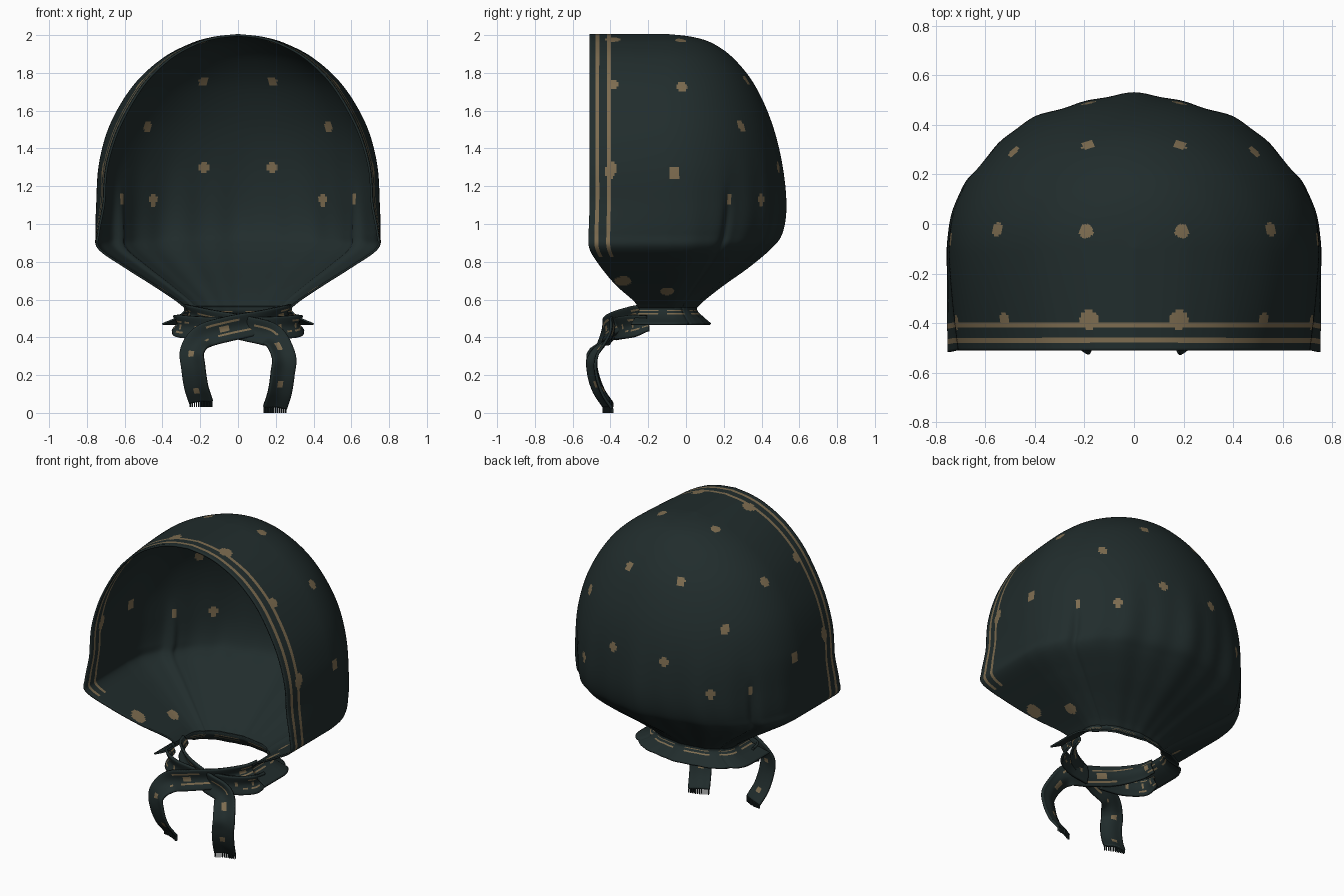
import bpy, bmesh, math
from mathutils import Vector

if "Cube" in bpy.data.objects:
    bpy.data.objects.remove(bpy.data.objects["Cube"])

def material(name, rgb):
    m = bpy.data.materials.new(name)
    m.diffuse_color = (*rgb, 1)
    m.use_nodes = True
    m.node_tree.nodes["Principled BSDF"].inputs["Base Color"].default_value = m.diffuse_color
    return m

DARK = material("dark teal cloth", (0.0150, 0.0255, 0.0255))
TAN = material("tan print", (0.205, 0.15, 0.08))

def spline(points, n):
    """Resample a list of tuples with Catmull-Rom into n + 1 rows."""
    p = [Vector(q) for q in points]
    p = [2 * p[0] - p[1]] + p + [2 * p[-1] - p[-2]]
    out = []
    for i in range(n + 1):
        f = i / n * (len(points) - 1)
        k = min(int(f), len(points) - 2)
        t = f - k
        a, b, c, d = p[k:k + 4]
        out.append(0.5 * (2 * b + (c - a) * t + (2 * a - 5 * b + 4 * c - d) * t * t
                          + (3 * b - a - 3 * c + d) * t ** 3))
    return out

def sheet(name, rows, paint, thickness, extra=None):
    """Grid of points -> solid cloth; paint(i, j, centre) says if a face is tan."""
    bm = bmesh.new()
    grid = [[bm.verts.new(p) for p in row] for row in rows]
    for i in range(len(rows) - 1):
        for j in range(len(rows[0]) - 1):
            f = bm.faces.new((grid[i][j], grid[i + 1][j], grid[i + 1][j + 1], grid[i][j + 1]))
            f.smooth = True
            f.material_index = int(paint(i, j, f.calc_center_median()))
    bmesh.ops.remove_doubles(bm, verts=bm.verts, dist=0.0005)
    if extra:
        extra(bm)
    bmesh.ops.recalc_face_normals(bm, faces=bm.faces)
    me = bpy.data.meshes.new(name)
    bm.to_mesh(me)
    bm.free()
    me.materials.append(DARK)
    me.materials.append(TAN)
    ob = bpy.data.objects.new(name, me)
    bpy.context.collection.objects.link(ob)
    s = ob.modifiers.new("cloth thickness", 'SOLIDIFY')
    s.thickness, s.offset = thickness, 0
    return ob

# U-shaped horizontal section: straight sides from the front edge, then a half ellipse
MID, SIDE, ARC = -0.1, 40, 150

def smooth(v):
    v = max(0, min(1, v))
    return v * v * (3 - 2 * v)

def section(w, b, f, z):
    row = []
    taper = 0.05 * smooth((z - 0.85) / 0.3) + 0.035 * smooth((z - 1.2) / 0.5)
    for j in range(SIDE):
        s = 1 - j / SIDE
        row.append(Vector((w * (1 - taper * s ** 1.5), MID + (f - MID) * s, z)))
    for j in range(ARC + 1):
        t = math.pi * j / ARC
        u = t - math.pi / 2
        pleat = 0.016 * math.cos(10 * u) + 0.008 * math.cos(23 * u)
        tuck = 0.06 * math.exp(-((abs(u) - 1.02) / 0.04) ** 2)
        k = 1 + math.sin(t) * (pleat * smooth((1.5 - z) / 0.6) - tuck * smooth((1.25 - z) / 0.3))
        row.append(Vector((w * k * math.cos(t), MID + (b - MID) * k * math.sin(t), z)))
    row += [Vector((-p.x, p.y, p.z)) for p in reversed(row[:SIDE])]
    return row

def edge_stripe(j):
    e = min(j, 2 * SIDE + ARC - 1 - j)
    return e in (3, 4) or e in (9, 10)

# Hood: half width, back y, front y, height
hood_profile = [(0, -0.10, -0.51, 2.0), (0.13, 0.03, -0.51, 1.985), (0.25, 0.14, -0.51, 1.95),
                (0.40, 0.25, -0.51, 1.87), (0.55, 0.36, -0.51, 1.73), (0.67, 0.45, -0.51, 1.53),
                (0.73, 0.50, -0.51, 1.32), (0.745, 0.515, -0.51, 1.10), (0.748, 0.49, -0.515, 0.95),
                (0.735, 0.43, -0.51, 0.87), (0.60, 0.32, -0.45, 0.775), (0.45, 0.19, -0.37, 0.68),
                (0.33, 0.09, -0.28, 0.60), (0.28, 0.05, -0.25, 0.56)]
hood_rows = [section(*p) for p in spline(hood_profile, 190)]

# Printed dots: right-hand positions, mirrored, snapped to the cloth, with radius and half height
R, H = 0.027, 0.032
dots = [((0.19, 0.32, 1.76), R, 0.03), ((0.50, 0.30, 1.53), R, H), ((0.18, 0.50, 1.31), R, 0.038),
        ((0.45, 0.40, 1.13), 0.024, 0.036), ((0.63, 0.23, 1.13), 0.018, 0.03),
        ((0.56, -0.02, 1.74), R, H), ((0.19, -0.03, 1.97), 0.029, 0.04), ((0.18, -0.39, 1.97), 0.04, 0.04),
        ((0.52, -0.39, 1.74), 0.03, 0.04), ((0.74, -0.06, 1.27), R, 0.038),
        ((0.73, -0.40, 1.28), 0.03, 0.045), ((0.47, -0.33, 0.72), 0.045, 0.06),
        ((0.40, -0.10, 0.66), 0.035, 0.05)]
cloth = [p for row in hood_rows for p in row if p.x >= 0]
dots = [(min(cloth, key=lambda p: (p - Vector(d)).length_squared), r, h) for d, r, h in dots]

def hood_paint(i, j, c):
    c = Vector((abs(c.x), c.y, c.z))
    return (edge_stripe(j) and c.z > 0.83) or any(
        ((c.x - d.x) ** 2 + (c.y - d.y) ** 2) / r ** 2 + ((c.z - d.z) / h) ** 2 < 1 for d, r, h in dots)

sheet("hood", hood_rows, hood_paint, 0.012)

# Flared frill below the neck gather
frill = spline([(0.28, 0.05, -0.25, 0.56), (0.285, 0.055, -0.25, 0.535),
                (0.33, 0.09, -0.27, 0.50), (0.40, 0.125, -0.29, 0.47)], 16)
sheet("neck_frill", [section(*p) for p in frill], lambda i, j, c: i in (4, 7) and j % 40 < 28, 0.01)

# Tied ribbons
def ribbon(name, path, half_width, phase, fringe=False):
    pts = spline(path, 70)
    rows = []
    for i, p in enumerate(pts):
        tan = (pts[min(i + 1, 70)] - pts[max(i - 1, 0)]).normalized()
        out = Vector((0.6 * p.x, p.y + 0.1, 0))
        side = tan.cross(out).normalized()
        out = side.cross(tan).normalized()
        width = half_width * (0.7 + 0.3 * smooth(i / 25))
        row = []
        for j in range(13):
            a = j / 6 - 1
            row.append(p + side * a * width - out * 0.012 * math.cos(a * 3) * (1 - 0.6 * i / 70))
        rows.append(row)

    def threads(bm):
        # short fringe hanging from the ribbon end
        end = rows[-1]
        for j in range(12):
            a = end[j].lerp(end[j + 1], 0.25)
            b = end[j].lerp(end[j + 1], 0.65)
            low = pts[-1].z - 0.03
            bm.faces.new([bm.verts.new(v) for v in
                          (a, b, Vector((b.x, b.y, low)), Vector((a.x, a.y, low)))])

    def paint(i, j, c):
        line = i < 36 and ((j == 3 and (i + phase) % 17 < 13) or (j == 9 and (i + phase) % 23 < 10))
        spot = ((i + phase) % 18 - 9) ** 2 / 4 + (j - 6) ** 2 / 2 < 1
        return line or spot

    sheet(name, rows, paint, 0.014, threads if fringe else None)

strand = [(0.27, -0.19, 0.53), (0.24, -0.27, 0.515), (0.12, -0.36, 0.48), (-0.05, -0.42, 0.445),
          (-0.18, -0.44, 0.405), (-0.24, -0.485, 0.33), (-0.235, -0.49, 0.24),
          (-0.22, -0.46, 0.14), (-0.195, -0.41, 0.06)]
ribbon("front_tie_and_tail", strand, 0.066, 0, True)
ribbon("rear_tie_and_tail",
       [(-x, y + (0.035 if z > 0.39 else 0), z if z > 0.39 else z - 0.03) for x, y, z in strand],
       0.066, 6, True)

# Bunched folds beside the knot
for s, label in ((1, "right"), (-1, "left")):
    ribbon(label + "_knot_fold", [(s * 0.33, -0.20, 0.475), (s * 0.31, -0.28, 0.46),
                                  (s * 0.20, -0.345, 0.45), (s * 0.05, -0.37, 0.445)], 0.06, 3)
